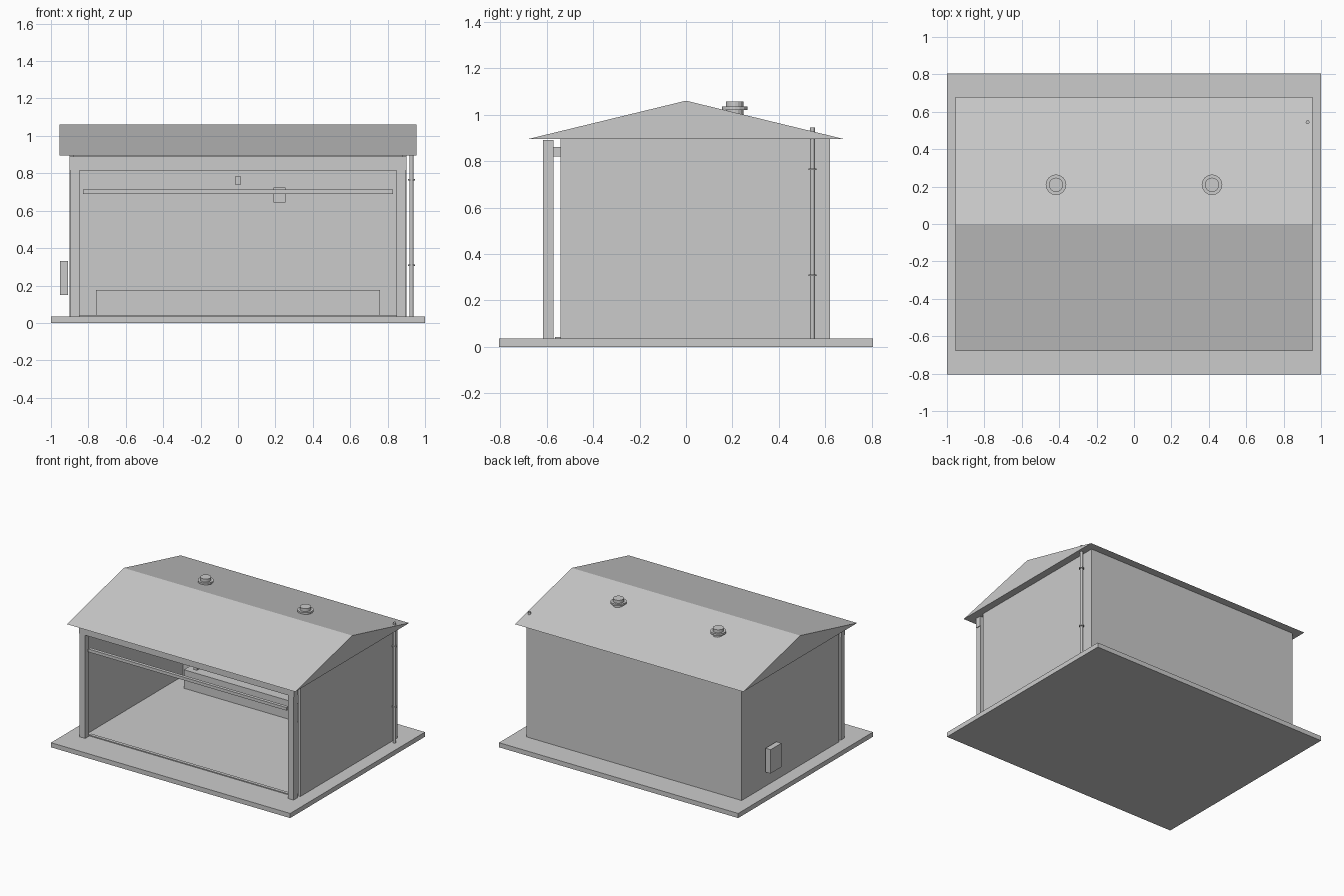
import bpy, bmesh

if "Cube" in bpy.data.objects:
    bpy.data.objects.remove(bpy.data.objects["Cube"])


def box(name, x0, x1, y0, y1, z0, z1):
    bpy.ops.mesh.primitive_cube_add(size=1, location=((x0 + x1) / 2, (y0 + y1) / 2, (z0 + z1) / 2))
    o = bpy.context.object
    o.name = name
    o.scale = (x1 - x0, y1 - y0, z1 - z0)
    bpy.ops.object.transform_apply(location=False, rotation=False, scale=True)
    return o


def cyl(name, x, y, z0, z1, r, sides=16):
    bpy.ops.mesh.primitive_cylinder_add(vertices=sides, radius=r, depth=z1 - z0,
                                        location=(x, y, (z0 + z1) / 2))
    o = bpy.context.object
    o.name = name
    return o


def prism(name, profile, axis, a, b):
    """Extrude a 2D profile along x ('x') or z ('z') from a to b."""
    bm = bmesh.new()
    pts = [(a, u, v) if axis == 'x' else (u, v, a) for u, v in profile]
    f = bm.faces.new([bm.verts.new(p) for p in pts])
    g = bmesh.ops.extrude_face_region(bm, geom=[f])
    d = (b - a, 0, 0) if axis == 'x' else (0, 0, b - a)
    bmesh.ops.translate(bm, vec=d, verts=[v for v in g['geom'] if isinstance(v, bmesh.types.BMVert)])
    bmesh.ops.recalc_face_normals(bm, faces=bm.faces)
    me = bpy.data.meshes.new(name)
    bm.to_mesh(me)
    bm.free()
    o = bpy.data.objects.new(name, me)
    bpy.context.collection.objects.link(o)
    return o


FLOOR, EAVE = 0.035, 0.895

# base slab and three-sided walls
box("base_slab", -1, 1, -0.805, 0.805, 0, FLOOR)
prism("walls", [(-0.9, -0.54), (-0.9, 0.62), (0.9, 0.62), (0.9, -0.54),
                (0.88, -0.54), (0.88, 0.6), (-0.88, 0.6), (-0.88, -0.54)], 'z', FLOOR, EAVE)

# gable roof
prism("roof", [(-0.68, EAVE), (0.68, EAVE), (0, 1.06)], 'x', -0.955, 0.955)

# door frame
for side, s in (("left", -1), ("right", 1)):
    a, b = sorted((s * 0.847, s * 0.895))
    box("door_post_" + side, a, b, -0.615, -0.57, FLOOR, 0.815)
box("door_header", -0.9, 0.9, -0.615, -0.57, 0.815, 0.89)
box("header_rail", -0.85, 0.85, -0.57, -0.54, 0.82, 0.86)
box("door_bar", -0.83, 0.83, -0.605, -0.58, 0.69, 0.713)
box("threshold", -0.85, 0.85, -0.565, -0.54, FLOOR, 0.042)

# interior fittings
box("rear_plinth", -0.76, 0.76, 0.44, 0.6, FLOOR, 0.175)
box("wall_switch_box", 0.19, 0.255, 0.56, 0.6, 0.645, 0.725)
box("door_sensor", -0.013, 0.013, -0.51, -0.48, 0.737, 0.785)

# meter box on the left wall
box("meter_box", -0.952, -0.91, 0.22, 0.35, 0.15, 0.33)

# roof vents
for side, x in (("left", -0.417), ("right", 0.417)):
    cyl("vent_neck_" + side, x, 0.21, 0.97, 1.025, 0.038)
    cyl("vent_flange_" + side, x, 0.21, 1.02, 1.034, 0.055)
    cyl("vent_cap_" + side, x, 0.21, 1.034, 1.057, 0.038)

# drain pipe with clips
cyl("drain_pipe", 0.928, 0.545, FLOOR, 0.945, 0.01, 12)
for i, z in enumerate((0.308, 0.765)):
    cyl("pipe_clip_%d" % (i + 1), 0.928, 0.545, z - 0.004, z + 0.004, 0.018, 12)
